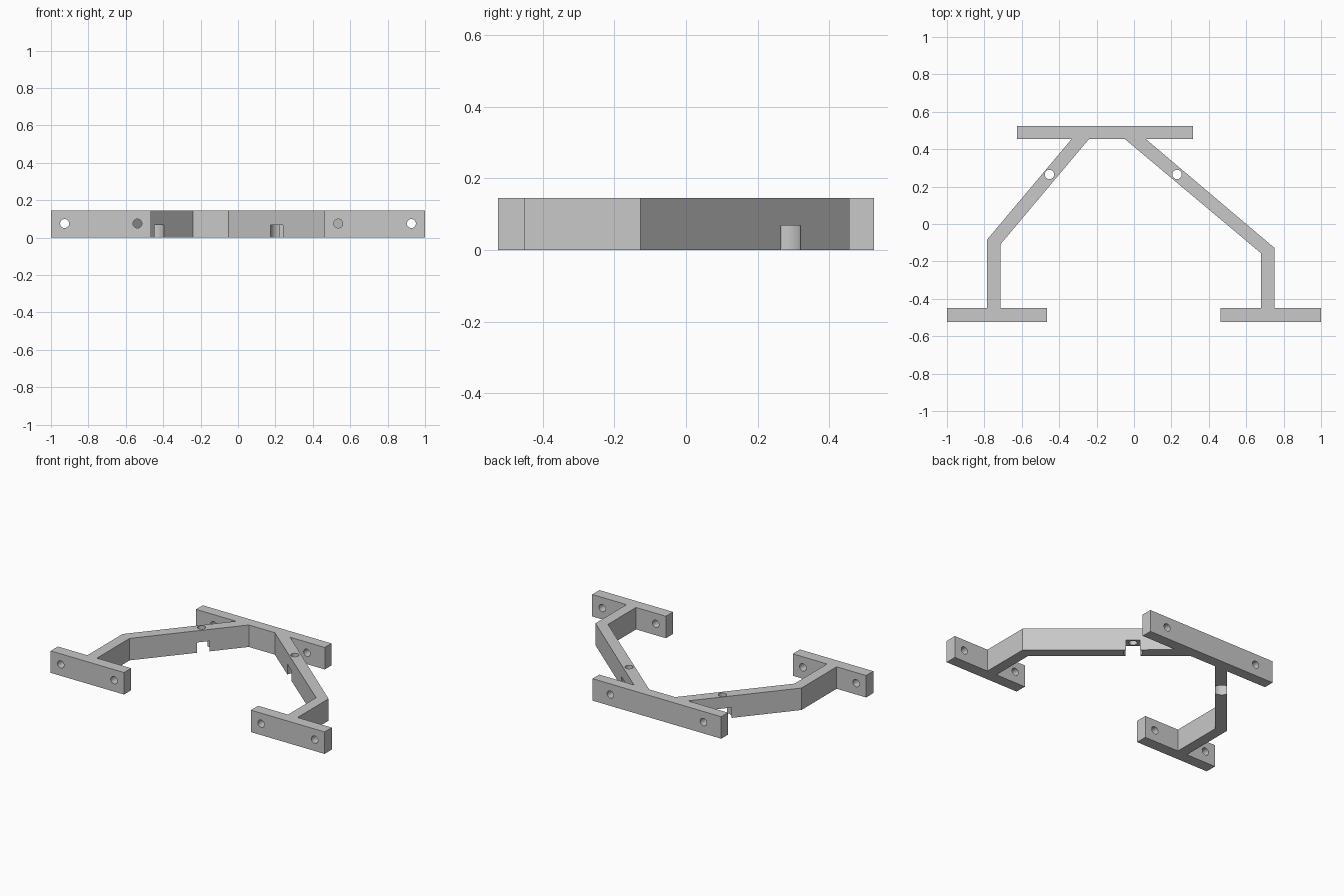
import bpy
import bmesh
import math

cube = bpy.data.objects.get("Cube")
if cube:
    bpy.data.objects.remove(cube, do_unlink=True)

HEIGHT = 0.145
MID = 0.075
FRONT, FOOT_BACK = -0.525, -0.45
PLATE_FRONT, BACK = 0.455, 0.525

grey = bpy.data.materials.new("plain grey")
grey.use_nodes = True
colour = (0.58, 0.58, 0.58, 1)
grey.diffuse_color = colour
grey.node_tree.nodes["Principled BSDF"].inputs["Base Color"].default_value = colour


def prism(name, outline):
    """Extrude a plan outline up to the full bar height."""
    bm = bmesh.new()
    face = bm.faces.new([bm.verts.new((x, y, 0)) for x, y in outline])
    top = bmesh.ops.extrude_face_region(bm, geom=[face])["geom"]
    verts = [v for v in top if isinstance(v, bmesh.types.BMVert)]
    bmesh.ops.translate(bm, verts=verts, vec=(0, 0, HEIGHT))
    bmesh.ops.recalc_face_normals(bm, faces=bm.faces)
    mesh = bpy.data.meshes.new(name)
    bm.to_mesh(mesh)
    bm.free()
    mesh.materials.append(grey)
    obj = bpy.data.objects.new(name, mesh)
    bpy.context.collection.objects.link(obj)
    return obj


def drill(obj, location, radius, depth, along_y=False):
    """Cut a round hole centred on location."""
    bpy.ops.mesh.primitive_cylinder_add(
        vertices=32, radius=radius, depth=depth, location=location,
        rotation=(math.pi / 2 if along_y else 0, 0, 0))
    cutter = bpy.context.object
    cutter.name = "hole_cutter"
    cutter.hide_render = True
    cutter.data.materials.append(grey)
    mod = obj.modifiers.new("hole", "BOOLEAN")
    mod.operation = "DIFFERENCE"
    mod.solver = "EXACT"
    mod.object = cutter
    bpy.ops.object.select_all(action="DESELECT")
    bpy.context.view_layer.objects.active = obj
    obj.select_set(True)
    bpy.ops.object.modifier_apply(modifier=mod.name)
    bpy.data.objects.remove(cutter, do_unlink=True)


def finish(obj):
    bpy.ops.object.select_all(action="DESELECT")
    bpy.context.view_layer.objects.active = obj
    obj.select_set(True)
    bpy.ops.object.shade_smooth_by_angle(angle=math.radians(30))


def mounting_bar(name, x0, x1, y0, y1, holes):
    bar = prism(name, [(x0, y0), (x1, y0), (x1, y1), (x0, y1)])
    for x in holes:
        drill(bar, (x, (y0 + y1) / 2, MID), 0.024, 0.2, along_y=True)
    finish(bar)


def leg(name, outline, hole):
    obj = prism(name, outline)
    # wide round pocket from below that breaks out of both sides
    drill(obj, (*hole, 0), 0.056, 0.136)
    # screw hole through to the top
    drill(obj, (*hole, MID), 0.025, 0.4)
    finish(obj)


# Mounting bars
mounting_bar("right_foot", -1, -0.465, FRONT, FOOT_BACK, (-0.927, -0.538))
mounting_bar("left_foot", 0.462, 1, FRONT, FOOT_BACK, (0.927, 0.536))
mounting_bar("back_plate", -0.625, 0.315, PLATE_FRONT, BACK, (-0.495, 0.185))

# Bent legs
leg("right_leg",
    [(-0.785, FOOT_BACK), (-0.715, FOOT_BACK), (-0.715, -0.11),
     (-0.24, PLATE_FRONT), (-0.333, PLATE_FRONT), (-0.785, -0.083)],
    (-0.452, 0.265))
leg("left_leg",
    [(0.68, FOOT_BACK), (0.75, FOOT_BACK), (0.75, -0.127),
     (0.062, PLATE_FRONT), (-0.05, PLATE_FRONT), (0.68, -0.157)],
    (0.23, 0.265))
